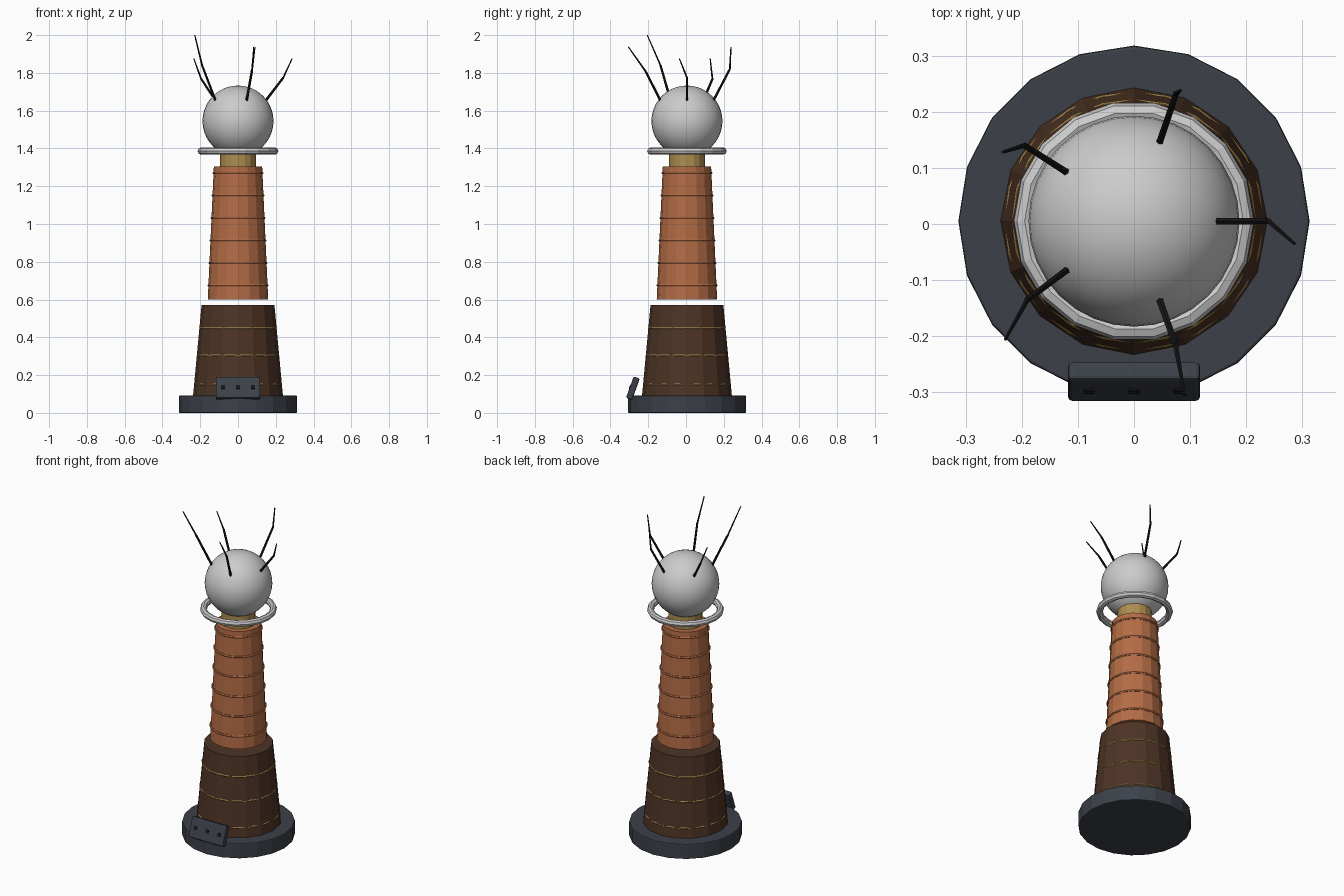
import bpy, math
from mathutils import Vector

if "Cube" in bpy.data.objects:
    bpy.data.objects.remove(bpy.data.objects["Cube"])

CY = 0.005  # tower axis sits slightly behind the origin


def material(name, rgb):
    m = bpy.data.materials.new(name)
    m.diffuse_color = (*rgb, 1)
    m.use_nodes = True
    m.node_tree.nodes["Principled BSDF"].inputs["Base Color"].default_value = m.diffuse_color
    return m


SLATE = material("slate", (0.045, 0.052, 0.066))
WOOD = material("wood", (0.075, 0.034, 0.018))
BRASS = material("brass", (0.42, 0.27, 0.08))
COPPER = material("copper", (0.45, 0.15, 0.06))
STEEL = material("steel", (0.75, 0.75, 0.77))
BLACK = material("black", (0.008, 0.008, 0.008))


def finish(name, mat, bevel=0):
    o = bpy.context.object
    o.name = name
    o.data.materials.append(mat)
    if bevel:
        b = o.modifiers.new("bevel", 'BEVEL')
        b.width, b.segments = bevel, 2
    return o


def frustum(name, r1, r2, z1, z2, sides, mat, bevel=0):
    bpy.ops.mesh.primitive_cone_add(vertices=sides, radius1=r1, radius2=r2, depth=z2 - z1,
                                    location=(0, CY, (z1 + z2) / 2))
    return finish(name, mat, bevel)


def ring(name, r, thick, z, mat, sides=24, minor=6):
    bpy.ops.mesh.primitive_torus_add(major_radius=r, minor_radius=thick, major_segments=sides,
                                     minor_segments=minor, location=(0, CY, z))
    return finish(name, mat)


def rod(name, a, b, r1, r2):
    a, b = Vector(a), Vector(b)
    d = b - a
    bpy.ops.mesh.primitive_cone_add(vertices=6, radius1=r1, radius2=r2, depth=d.length,
                                    location=(a + b) / 2,
                                    rotation=d.to_track_quat('Z', 'Y').to_euler())
    return finish(name, BLACK)


# Base disc
frustum("base", 0.313, 0.313, 0, 0.092, 20, SLATE, 0.005)

# Wooden pedestal with brass bands
frustum("pedestal", 0.238, 0.193, 0.09, 0.57, 16, WOOD)
for i, (z, r) in enumerate([(0.15, 0.226), (0.305, 0.2125), (0.45, 0.2)]):
    ring(f"pedestal_band_{i + 1}", r, 0.006, z, BRASS)

# Copper coil column with windings
frustum("coil", 0.16, 0.128, 0.6, 1.305, 16, COPPER)
for i in range(6):
    z = 0.675 + i * 0.119
    r = 0.16 - 0.032 * (z - 0.6) / 0.705
    ring(f"coil_winding_{i + 1}", r * 0.99, 0.007, z, COPPER)

# Brass neck, steel ring and sphere
frustum("neck", 0.095, 0.095, 1.3, 1.42, 16, BRASS)
ring("corona_ring", 0.195, 0.019, 1.386, STEEL, 18, 8)
bpy.ops.mesh.primitive_uv_sphere_add(segments=32, ring_count=20, radius=0.188,
                                     location=(0, CY, 1.545))
finish("sphere", STEEL)
bpy.ops.object.shade_smooth()

# Bent discharge rods: bend point and tip of each
rods = [((0.24, 0.005, 1.775), (0.286, -0.035, 1.875)),
        ((0.075, 0.232, 1.82), (0.083, 0.238, 1.937)),
        ((-0.195, 0.14, 1.768), (-0.234, 0.128, 1.875)),
        ((-0.19, -0.135, 1.84), (-0.229, -0.205, 2.0)),
        ((0.074, -0.215, 1.81), (0.09, -0.305, 1.937))]
for i, (bend, tip) in enumerate(rods):
    a = math.radians(72 * i)
    foot = (0.148 * math.cos(a), CY + 0.148 * math.sin(a), 1.655)
    rod(f"discharge_rod_{i + 1}_lower", foot, bend, 0.007, 0.006)
    rod(f"discharge_rod_{i + 1}_upper", bend, tip, 0.005, 0.003)

# Tilted control box with three knobs
TILT = math.radians(-20)
centre = Vector((0, -0.281, 0.131))
normal = Vector((0, -math.cos(TILT), -math.sin(TILT)))
bpy.ops.mesh.primitive_cube_add(size=1, location=centre, rotation=(TILT, 0, 0))
box = finish("control_box", SLATE, 0.007)
box.scale = (0.235, 0.034, 0.12)
bpy.ops.object.transform_apply(location=False, rotation=False, scale=True)
for i in range(3):
    loc = centre + normal * 0.016 + Vector(((i - 1) * 0.08, 0, 0))
    bpy.ops.mesh.primitive_cube_add(size=1, location=loc, rotation=(TILT, 0, 0))
    knob = finish(f"control_knob_{i + 1}", BLACK)
    knob.scale = (0.02, 0.008, 0.02)
